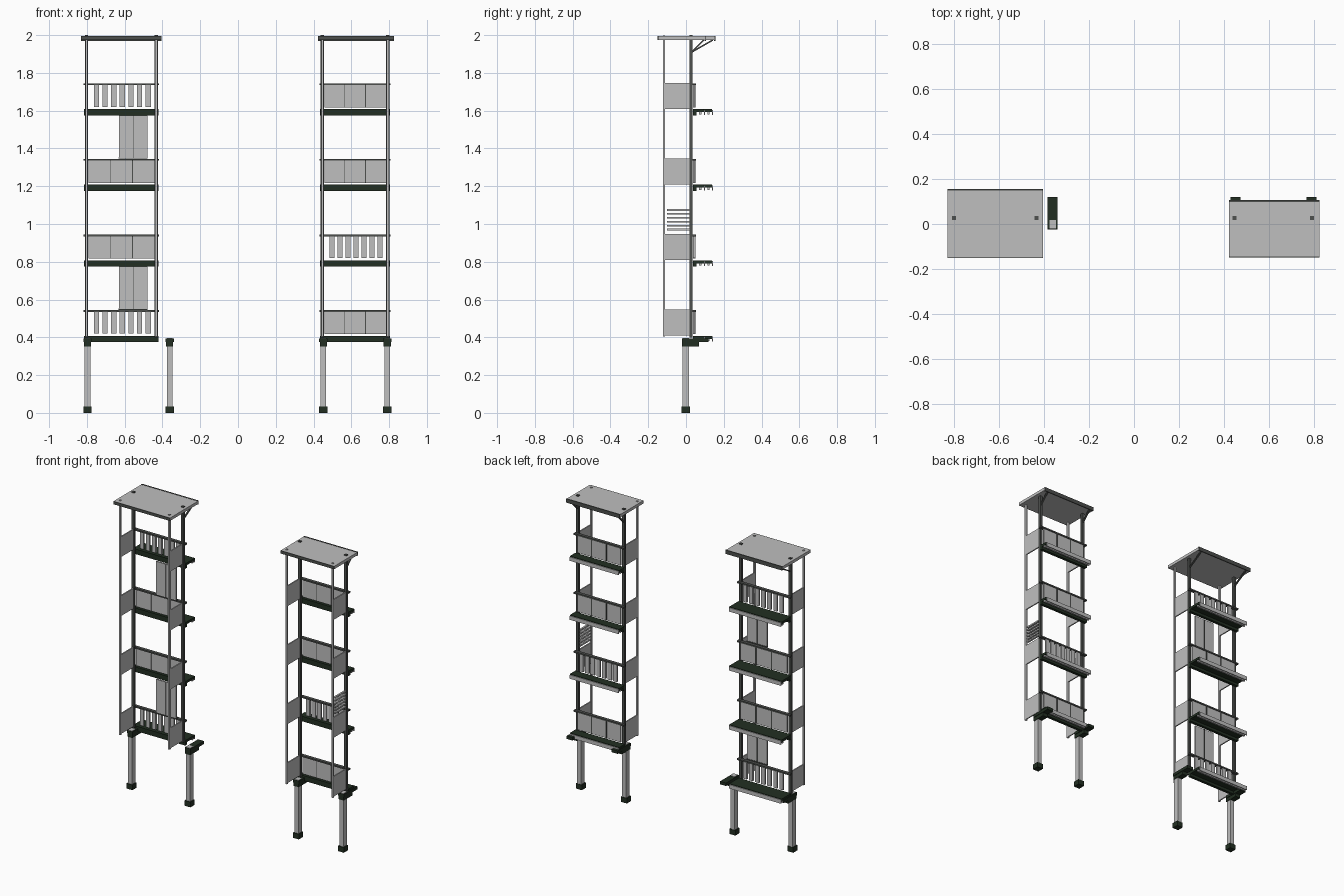
import bpy, bmesh, math
from mathutils import Vector, Matrix

if "Cube" in bpy.data.objects:
    bpy.data.objects.remove(bpy.data.objects["Cube"])


def material(name, r, g, b):
    m = bpy.data.materials.new(name)
    m.diffuse_color = (r, g, b, 1)
    m.use_nodes = True
    m.node_tree.nodes["Principled BSDF"].inputs["Base Color"].default_value = m.diffuse_color
    return m


LIGHT = material("light grey", 0.52, 0.52, 0.52)
MID = material("dark grey", 0.075, 0.08, 0.075)
DARK = material("dark green", 0.016, 0.028, 0.016)


def boxes(name, mat, ranges):
    """One object made of boxes given as (x0, x1, y0, y1, z0, z1)."""
    bm = bmesh.new()
    for x0, x1, y0, y1, z0, z1 in ranges:
        mtx = (Matrix.Translation(((x0 + x1) / 2, (y0 + y1) / 2, (z0 + z1) / 2))
               @ Matrix.Diagonal((x1 - x0, y1 - y0, z1 - z0, 1)))
        bmesh.ops.create_cube(bm, size=1, matrix=mtx)
    me = bpy.data.meshes.new(name)
    bm.to_mesh(me)
    bm.free()
    me.materials.append(mat)
    ob = bpy.data.objects.new(name, me)
    bpy.context.collection.objects.link(ob)
    return ob


def brace(name, x, p, q, mat):
    """Diagonal strut in the y-z plane from p to q."""
    a, b = Vector((x, *p)), Vector((x, *q))
    n = (b - a).length / 2
    ob = boxes(name, mat, [(-.005, .005, -n, n, -.004, .004)])
    ob.location = (a + b) / 2
    ob.rotation_euler.x = math.atan2(b.z - a.z, b.y - a.y)


def leg(name, x):
    boxes(name + "_leg", LIGHT, [(x - .015, x + .015, -.019, .017, .03, .397)])
    boxes(name + "_foot", DARK, [(x - .022, x + .022, -.025, .02, 0, .035)])
    boxes(name + "_bracket", DARK, [(x - .022, x + .022, -.022, .12, .375, .395),
                                    (x - .019, x + .019, -.022, .07, .352, .375)])


def tower(name, xl, xr, roof, deck_back, slatted):
    # Roof sheet, back gutter and braces
    rx0, rx1, ry0, ry1 = roof
    boxes(name + "_roof", LIGHT, [(rx0, rx1, ry0, ry1, 1.974, 1.994)])
    boxes(name + "_roof_trim", MID, [(rx0, rx1, ry1 - .004, ry1 + .004, 1.97, 1.996),
                                     (rx0, rx1, ry0 - .003, ry0, 1.974, 1.994)])
    for x in (xl, xr):
        brace(name + "_roof_brace", x, (.03, 1.91), (ry1 - .01, 1.974), MID)

    # Posts
    boxes(name + "_back_posts", MID,
          [(x - .009, x + .009, .018, .035, .40, 2.0) for x in (xl, xr)])
    boxes(name + "_front_posts", LIGHT,
          [(x - .006, x + .006, -.122, -.110, .405, 1.998) for x in (xl, xr)])

    for i in range(4):
        z = .4 + .4 * i
        # Deck with back fascia and lower runner
        boxes(name + "_deck", DARK, [(xl - .012, xr + .012, .036, deck_back - .005, z - .008, z + .008),
                                     (xl - .012, xr + .012, .036, .055, z - .026, z + .008)])
        boxes(name + "_deck_fascia", LIGHT,
              [(xl - .01, xr + .01, deck_back - .005, deck_back, z - .022, z + .004),
               (xl - .01, xr + .01, deck_back - .03, deck_back - .018, z - .02, z - .008)])
        # Handrail
        boxes(name + "_handrail", MID, [(xl - .015, xr + .015, .03, .052, z + .135, z + .145)])
        # Balusters or three infill panels
        if i in slatted:
            step = (xr - xl - .05) / 7
            boxes(name + "_balusters", LIGHT,
                  [(c - .014, c + .014, .037, .049, z + .02, z + .135)
                   for c in (xl + .03 + step * (k + .5) for k in range(7))])
        else:
            w = (xr - xl - .016) / 3
            boxes(name + "_infill", LIGHT,
                  [(xl + .008 + w * k + .002, xl + .008 + w * (k + 1) - .002, .037, .047, z + .018, z + .135)
                   for k in range(3)])
            boxes(name + "_infill_joints", MID,
                  [(xl + .008 + w * k - .004, xl + .008 + w * k + .004, .039, .051, z + .018, z + .135)
                   for k in (1, 2)])
        # Side screens
        boxes(name + "_side_screens", LIGHT,
              [(x - .004, x + .004, -.113, .02, z + .01, z + .147) for x in (xl, xr)])


tower("left", -.802, -.433, (-.83, -.405, -.148, .152), .143, (0, 3))
tower("right", .447, .793, (.423, .825, -.145, .103), .1, (1,))

for nm, x in (("left_outer", -.797), ("left_inner", -.362),
              ("right_inner", .452), ("right_outer", .79)):
    leg(nm, x)

# Tall double shutters on the left tower
for z0, z1 in ((.55, .775), (1.35, 1.575)):
    boxes("shutter", LIGHT, [(-.63, -.557, .02, .03, z0, z1), (-.553, -.48, .02, .03, z0, z1)])
    boxes("shutter_frame", MID, [(-.632, -.478, .022, .032, z0 - .004, z0 + .003),
                                 (-.557, -.553, .023, .033, z0, z1)])

# Louvre slats on the outer side of the right tower
boxes("louvres", LIGHT, [(.786, .798, -.1, .018, .965 + .021 * k, .975 + .021 * k) for k in range(6)])
